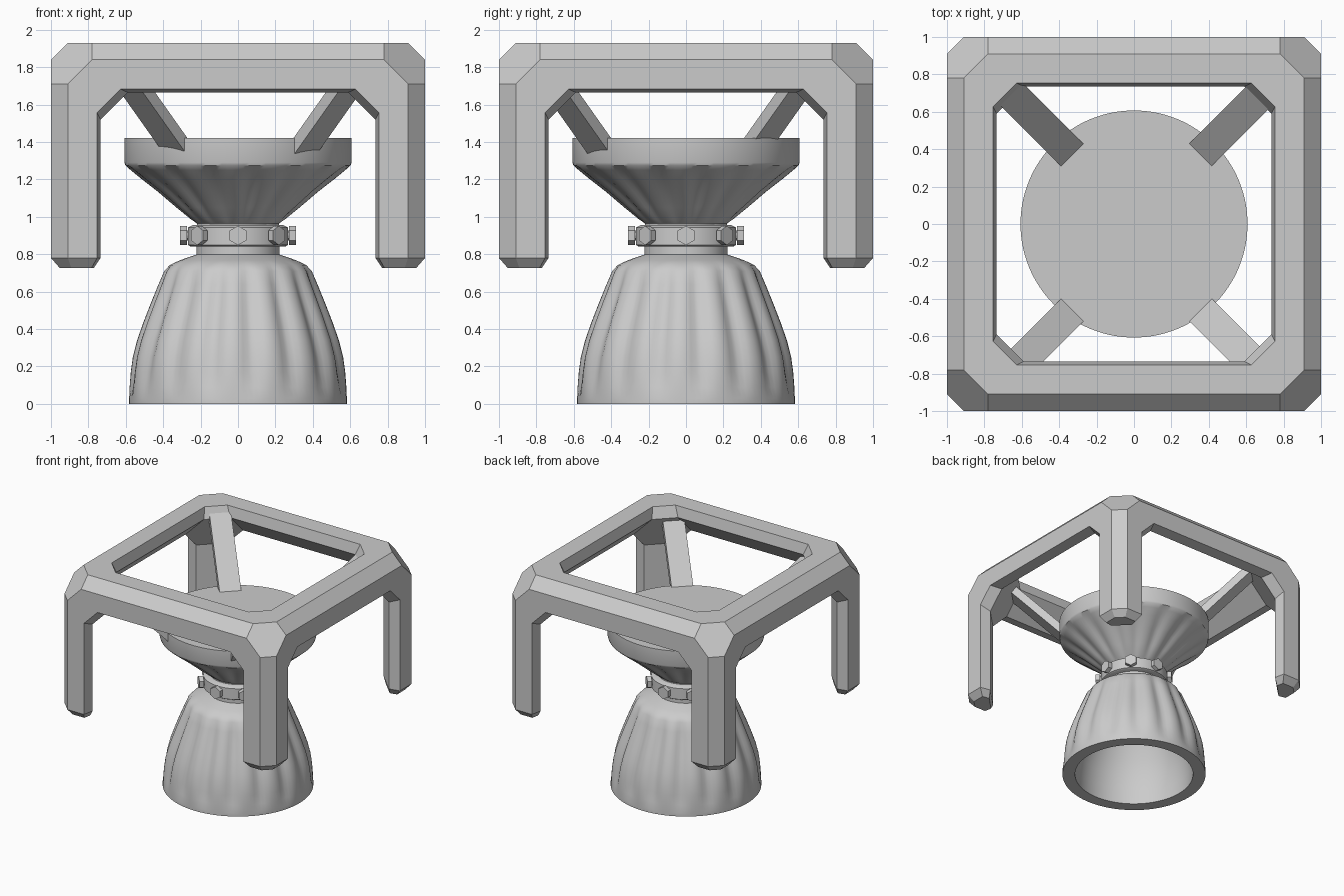
import bpy, bmesh
from math import sin, cos, pi
from itertools import permutations
from mathutils import Vector, Matrix

if "Cube" in bpy.data.objects:
    bpy.data.objects.remove(bpy.data.objects["Cube"])


def finish(bm, name, smooth=False):
    bmesh.ops.remove_doubles(bm, verts=bm.verts, dist=1e-4)
    bmesh.ops.recalc_face_normals(bm, faces=bm.faces)
    me = bpy.data.meshes.new(name)
    bm.to_mesh(me)
    bm.free()
    ob = bpy.data.objects.new(name, me)
    bpy.context.collection.objects.link(ob)
    if smooth:
        bpy.ops.object.select_all(action='DESELECT')
        ob.select_set(True)
        bpy.context.view_layer.objects.active = ob
        bpy.ops.object.shade_smooth_by_angle(angle=0.6)
    return ob


def lathe(name, prof, seg=128, flutes=16):
    """Revolve (radius, z, flute depth) points; end points are capped."""
    bm = bmesh.new()
    rings = []
    for r, z, amp in prof:
        ring = []
        for i in range(seg):
            a = 2 * pi * i / seg
            rr = r - amp * (0.5 - 0.5 * cos(flutes * a + 1.0)) ** 1.5
            ring.append(bm.verts.new((rr * cos(a), rr * sin(a), z)))
        rings.append(ring)
    for p, q in zip(rings, rings[1:]):
        for i in range(seg):
            j = (i + 1) % seg
            bm.faces.new((p[i], p[j], q[j], q[i]))
    bm.faces.new(rings[0])
    bm.faces.new(rings[-1])
    return finish(bm, name, True)


# Frame: four identical corners, each measured inward from the box corner
TOP = 1.93
OUT, MID, INN = (0, .09, .22), (0, .247, .373), (.09, .265, .41)
bm = bmesh.new()


def frame_corner(sx, sy):
    def face(pts):
        bm.faces.new([bm.verts.new((sx * (1 - p[0]), sy * (1 - p[1]), TOP - p[2])) for p in pts])

    def put(axis, u, v, w):
        # w lies along the given axis, u and v on the other two
        p = [0, 0, 0]
        p[axis], p[(axis + 1) % 3], p[(axis + 2) % 3] = w, u, v
        return tuple(p)

    # outer and inner corner facets
    for s in (OUT, INN):
        a, b, c = s
        face([(a, b, c), (b, a, c), (c, a, b), (c, b, a), (b, c, a), (a, c, b)])
    for ax in range(3):
        # diagonal gusset at the corner of each opening
        loop = [[put(ax, s[1], s[2], s[0]), put(ax, s[2], s[1], s[0])] for s in (OUT, MID, INN)]
        for p, q in zip(loop, loop[1:]):
            face([p[0], p[1], q[1], q[0]])
        # six sided bar along the axis
        start, cross = [], []
        for s, flip in ((MID, 0), (OUT, 0), (OUT, 1), (MID, 1), (INN, 1), (INN, 0)):
            u, v = (s[1], s[0]) if flip else (s[0], s[1])
            cross.append((u, v))
            start.append(put(ax, u, v, s[2]))
        levels = [start, [put(ax, u, v, 1.15 if ax == 2 else 1.0) for u, v in cross]]
        if ax == 2:
            levels.append([put(ax, .15 + (u - .15) * .68, .15 + (v - .15) * .68, 1.205) for u, v in cross])
            face(levels[-1])
        for p, q in zip(levels, levels[1:]):
            for i in range(6):
                j = (i + 1) % 6
                face([p[i], p[j], q[j], q[i]])


for sx in (-1, 1):
    for sy in (-1, 1):
        frame_corner(sx, sy)
finish(bm, "mount_frame")

# Sloping struts from the dish up to the frame corners
for sx in (-1, 1):
    for sy in (-1, 1):
        bm = bmesh.new()
        d = Vector((sx, sy, 0)).normalized()
        side = Vector((-d.y, d.x, 0)) * .085
        base = Vector((sx * .343 + .013, sy * .415 - .045, 1.42))
        ends = []
        for t in (-.05, .47):
            c = base + d * t + Vector((0, 0, t))
            n = (d - Vector((0, 0, 1))) * .046
            ends.append([bm.verts.new(p) for p in (c - side, c + side, c + side + n, c - side + n)])
        p, q = ends
        for i in range(4):
            j = (i + 1) % 4
            bm.faces.new((p[i], p[j], q[j], q[i]))
        bm.faces.new(p)
        bm.faces.new(q)
        finish(bm, "strut")

# Upper dish with a fluted cone
lathe("dish", [(.22, .93, 0), (.22, .965, 0), (.25, .985, .006), (.33, 1.05, .02),
               (.43, 1.135, .024), (.52, 1.205, .022), (.575, 1.25, .014),
               (.602, 1.275, 0), (.607, 1.29, 0), (.607, 1.42, 0)])

# Neck and collar
lathe("neck", [(.222, .76, 0), (.222, .95, 0)], 64)
lathe("collar", [(.255, .842, 0), (.268, .85, 0), (.268, .943, 0), (.24, .957, 0)], 64)

# Fluted hollow bell
lathe("bell", [(.2, .805, 0), (.225, .797, 0), (.31, .768, 0), (.365, .742, .002), (.395, .71, .012),
               (.425, .64, .022), (.466, .54, .028), (.505, .44, .03), (.54, .34, .03),
               (.563, .25, .028), (.574, .17, .024), (.58, .09, .014), (.582, .03, 0), (.582, 0, 0),
               (.48, 0, 0), (.478, .12, 0), (.463, .25, 0), (.43, .37, 0), (.385, .48, 0),
               (.33, .6, 0), (.27, .67, 0), (.15, .7, 0)])

# Ring of hexagonal bolts around the collar
bm = bmesh.new()
for k in range(8):
    spin = Matrix.Rotation(k * pi / 4, 4, 'Z')
    for r, rad, depth, seg in ((.275, .028, .05, 12), (.292, .052, .036, 6)):
        m = (spin @ Matrix.Translation((r, 0, .9)) @ Matrix.Rotation(pi / 2, 4, 'Y')
             @ Matrix.Rotation(pi / 2 if seg == 12 else 0, 4, 'Z'))
        if seg == 6:
            m = m @ Matrix.Rotation(pi / 2, 4, 'Z') @ Matrix.Rotation(pi / 6, 4, 'Z') @ Matrix.Rotation(-pi / 6, 4, 'Z')
        bmesh.ops.create_cone(bm, cap_ends=True, segments=seg, radius1=rad, radius2=rad, depth=depth, matrix=m)
finish(bm, "collar_bolts")
